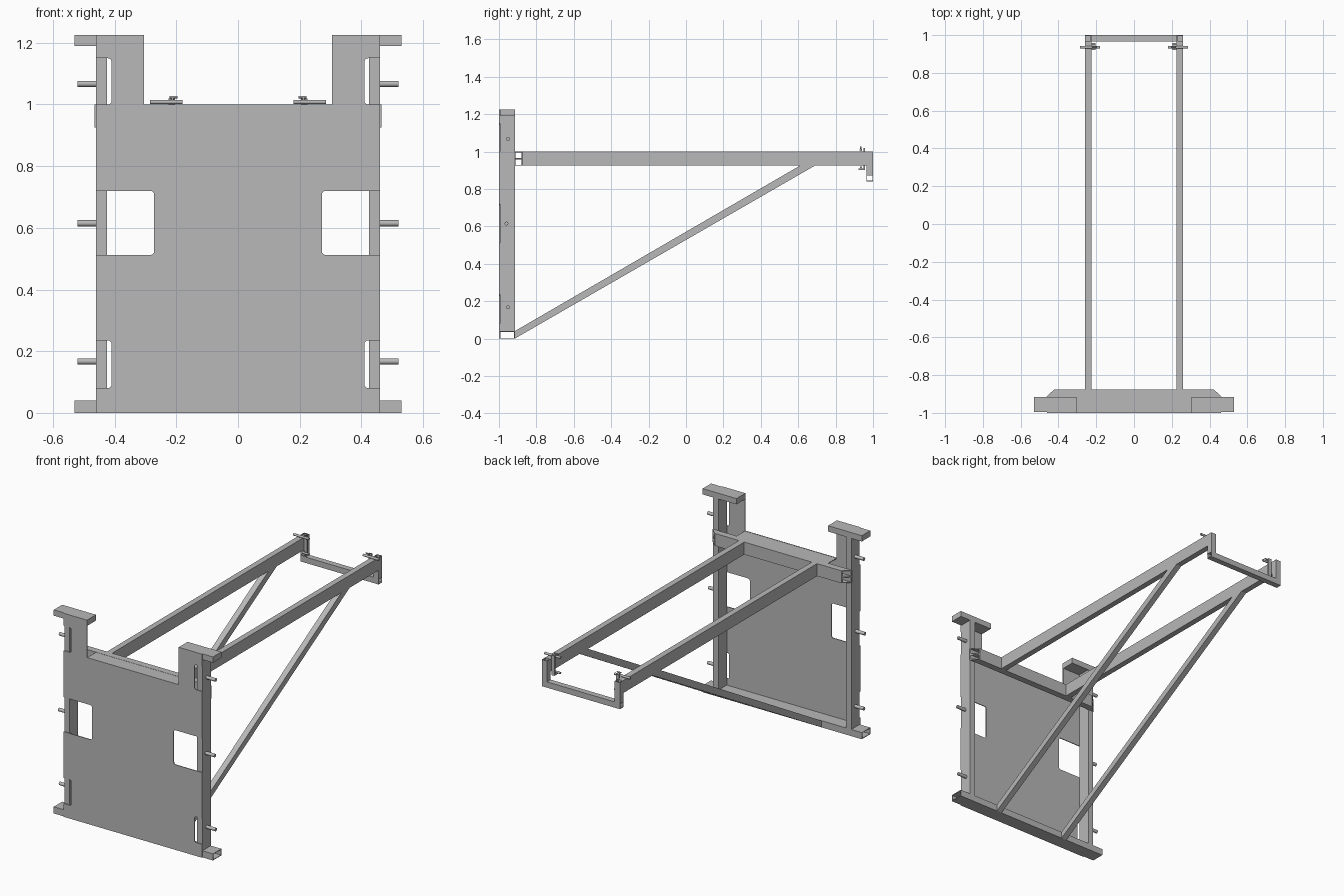
import bpy, bmesh, math
from mathutils import Matrix, Vector

cube = bpy.data.objects.get("Cube")
if cube:
    bpy.data.objects.remove(cube, do_unlink=True)

GREY = (0.48, 0.48, 0.48, 1)
steel = bpy.data.materials.new("grey steel")
steel.use_nodes = True
steel.diffuse_color = GREY
steel.node_tree.nodes["Principled BSDF"].inputs["Base Color"].default_value = GREY


def finish(name, bm):
    bmesh.ops.recalc_face_normals(bm, faces=bm.faces)
    mesh = bpy.data.meshes.new(name)
    bm.to_mesh(mesh)
    bm.free()
    mesh.materials.append(steel)
    obj = bpy.data.objects.new(name, mesh)
    bpy.context.collection.objects.link(obj)
    return obj


def box(name, x, y, z):
    bm = bmesh.new()
    bmesh.ops.create_cube(bm, size=1)
    for v in bm.verts:
        v.co = [(a + b) / 2 + c * (b - a) for c, (a, b) in zip(v.co, (x, y, z))]
    return finish(name, bm)


def prism(name, points, thickness):
    """Extrude a flat outline along a vector."""
    bm = bmesh.new()
    face = bm.faces.new([bm.verts.new(p) for p in points])
    ext = bmesh.ops.extrude_face_region(bm, geom=[face], use_keep_orig=True)
    moved = [g for g in ext["geom"] if isinstance(g, bmesh.types.BMVert)]
    bmesh.ops.translate(bm, verts=moved, vec=thickness)
    bmesh.ops.triangulate(bm, faces=[f for f in bm.faces if len(f.verts) > 4])
    return finish(name, bm)


def tube(name, a, b, place, wall=0.004):
    """Open rectangular tube; place(u, v, end) gives each corner."""
    bm = bmesh.new()
    loops = []
    for inset, end in ((0, -1), (0, 1), (wall, 1), (wall, -1)):
        u0, u1, v0, v1 = a[0] + inset, a[1] - inset, b[0] + inset, b[1] - inset
        corners = ((u0, v0), (u1, v0), (u1, v1), (u0, v1))
        loops.append([bm.verts.new(place(u, v, end)) for u, v in corners])
    for i in range(4):
        p, q = loops[i], loops[(i + 1) % 4]
        for k in range(4):
            n = (k + 1) % 4
            bm.faces.new((p[k], p[n], q[n], q[k]))
    return finish(name, bm)


def rod(name, start, end, radius, sides=16):
    start, end = Vector(start), Vector(end)
    d = end - start
    bm = bmesh.new()
    turn = d.to_track_quat('Z', 'Y').to_matrix().to_4x4()
    bmesh.ops.create_cone(bm, cap_ends=True, segments=sides, radius1=radius, radius2=radius,
                          depth=d.length, matrix=Matrix.Translation((start + end) / 2) @ turn)
    obj = finish(name, bm)
    for f in obj.data.polygons:
        f.use_smooth = len(f.vertices) == 4
    return obj


def notch(edge, inner, z0, z1, r=0.012):
    """Side cut-out with rounded inner corners, listed upward."""
    pts = [(edge, z0)]
    for cz, start in ((z0 + r, -90), (z1 - r, -180)):
        for k in range(5):
            t = math.radians(start - k * 22.5)
            pts.append((inner + r + r * math.cos(t), cz + r * math.sin(t)))
    return pts + [(edge, z1)]


FRONT, SHEET, BACK, BEAM = -1.0, -0.995, -0.915, -0.875
W, TAB, TOP, DECK = 0.46, 0.305, 1.225, 1.0
ARM = (0.225, 0.26)

# Front sheet with side cut-outs and two raised tabs
half = [(W, 0)]
half += notch(W, 0.41, 0.08, 0.235) + notch(W, 0.272, 0.512, 0.72) + notch(W, 0.41, DECK, 1.15)
half += [(W, TOP), (TAB, TOP), (TAB, DECK)]
outline = half + [(-x, z) for x, z in reversed(half)]
prism("front_sheet", [(x, FRONT, z) for x, z in outline], (0, SHEET - FRONT, 0))
box("sheet_top_flange", (-TAB, TAB), (SHEET, BACK), (DECK - 0.005, DECK - 0.001))

# Bottom tube, open at both ends
tube("bottom_tube", (SHEET, BACK), (0, 0.04), lambda y, z, e: (e * 0.53, y, z))

# Rear cross beam: two stacked tubes with mitred ends
for name, z in (("lower", (0.925, 0.9625)), ("upper", (0.9625, DECK))):
    tube("cross_beam_" + name, (BACK, BEAM), z,
         lambda y, h, e: (e * (0.465 - (y - BACK) * 1.1), y, h))

# Low tube joining the far ends of the arms
tube("end_tube", (0.965, 1.0), (0.84, 0.875), lambda y, z, e: (e * ARM[1], y, z))

for side, s in (("left", 1), ("right", -1)):
    def span(a, b):
        return tuple(sorted((s * a, s * b)))

    # Frame posts and caps
    box(side + "_post", span(0.425, W), (SHEET, BACK), (0.04, 1.19))
    box(side + "_top_cap", span(TAB, 0.53), (SHEET, BACK), (1.19, TOP))

    # Side pins
    for place, y, z in (("lower", -0.952, 0.167), ("middle", -0.96, 0.615), ("upper", -0.952, 1.067)):
        rod(f"{side}_{place}_pin", (s * 0.45, y, z), (s * 0.52, y, z), 0.01)

    # Long arm and its diagonal brace
    box(side + "_arm", span(*ARM), (BEAM, 0.965), (0.925, DECK))
    brace = ((BACK, 0), (0.69, 0.925), (0.61, 0.925), (BACK, 0.04))
    prism(side + "_brace", [(s * ARM[0], y, z) for y, z in brace], (s * (ARM[1] - ARM[0]), 0, 0))

    # Hollow upright at the arm end
    tube(side + "_end_upright", span(*ARM), (0.965, 1.0),
         lambda x, y, e: (x, y, 0.9375 + e * 0.0625))

    # Latch: bracket, sliding bolt and handle
    box(side + "_latch_plate", span(0.205, ARM[0]), (0.95, 0.958), (0.9, 1.02))
    box(side + "_latch_foot", span(0.205, ARM[0]), (0.922, 0.958), (0.9, 0.908))
    rod(side + "_latch_bolt", (s * 0.18, 0.935, 1.008), (s * 0.285, 0.935, 1.008), 0.007)
    rod(side + "_latch_post", (s * 0.212, 0.935, 1.008), (s * 0.212, 0.935, 1.025), 0.004, 8)
    rod(side + "_latch_handle", (s * 0.196, 0.935, 1.024), (s * 0.222, 0.935, 1.024), 0.004, 8)
    rod(side + "_lower_bolt", (s * 0.18, 0.935, 0.915), (s * 0.225, 0.935, 0.915), 0.006)
